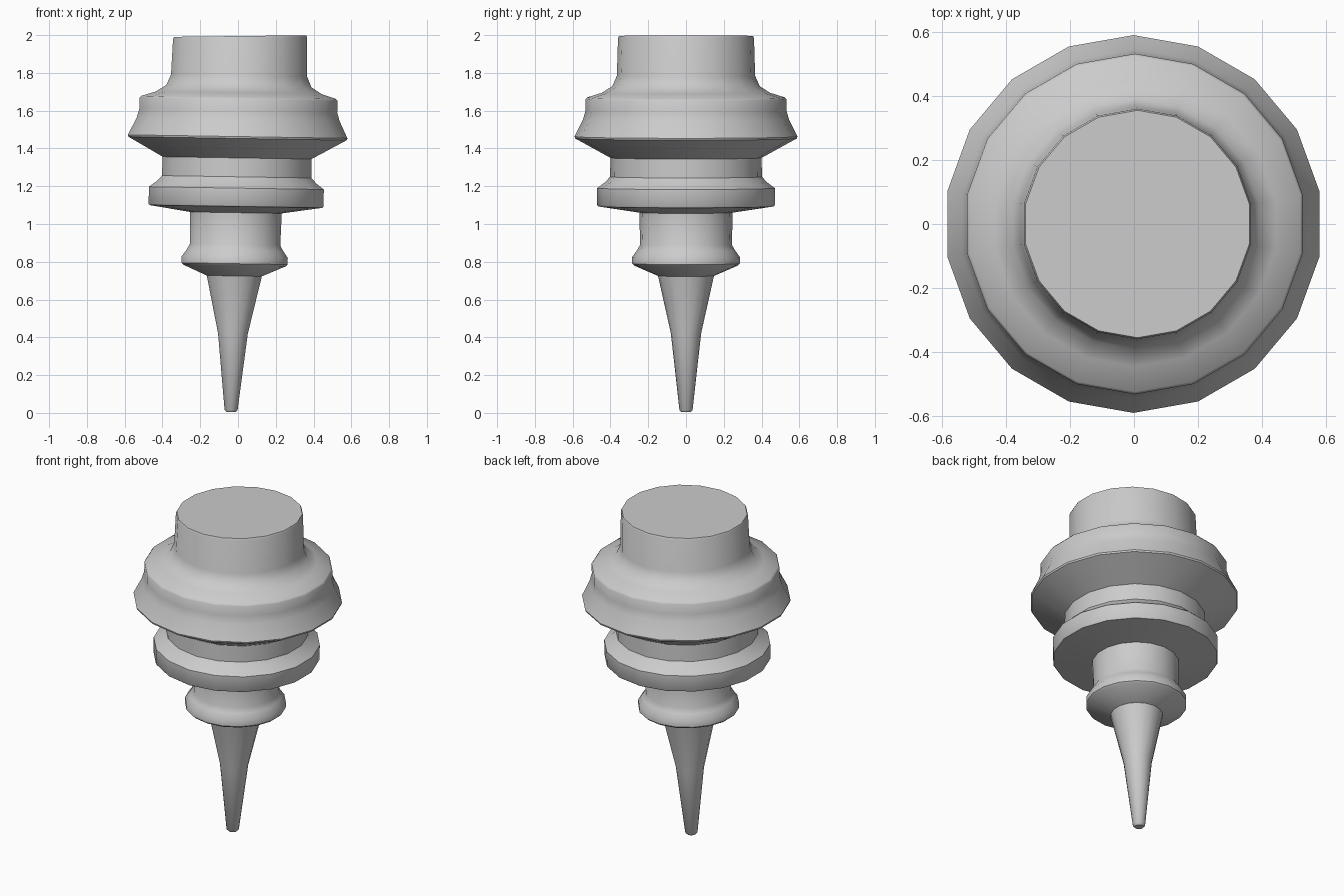
import bpy, bmesh, math

if "Cube" in bpy.data.objects:
    bpy.data.objects.remove(bpy.data.objects["Cube"])

SIDES = 18
# (radius, height) from tip to top
PROFILE = [
    (0.025, 0.005), (0.035, 0.016), (0.08, 0.42), (0.148, 0.725),
    (0.275, 0.78), (0.285, 0.79), (0.285, 0.825), (0.26, 0.86), (0.243, 0.89),
    (0.247, 1.06), (0.465, 1.093), (0.47, 1.1), (0.47, 1.19), (0.43, 1.22),
    (0.402, 1.25), (0.40, 1.35), (0.587, 1.453), (0.59, 1.463),
    (0.545, 1.555), (0.532, 1.60), (0.532, 1.66), (0.524, 1.67),
    (0.445, 1.695), (0.39, 1.73), (0.366, 1.785), (0.36, 1.985), (0.355, 1.995),
]

# turned spike: rings follow a slightly leaning axis
bm = bmesh.new()
rings = []
for r, z in PROFILE:
    slope = 0.012 if z > 1.9 else -0.016
    cx = -0.037 + 0.024 * z
    ring = []
    for i in range(SIDES):
        a = math.pi / 2 + 2 * math.pi * i / SIDES
        x = r * math.cos(a)
        ring.append(bm.verts.new((cx + x, r * math.sin(a), z + slope * x)))
    rings.append(ring)
for lo, hi in zip(rings, rings[1:]):
    for i in range(SIDES):
        j = (i + 1) % SIDES
        bm.faces.new((lo[i], lo[j], hi[j], hi[i]))
bm.faces.new(rings[0][::-1])
bm.faces.new(rings[-1])
bmesh.ops.recalc_face_normals(bm, faces=bm.faces)

mesh = bpy.data.meshes.new("turned_spike")
bm.to_mesh(mesh)
bm.free()
obj = bpy.data.objects.new("turned_spike", mesh)
bpy.context.collection.objects.link(obj)

# smooth sides, crisp rims
bpy.context.view_layer.objects.active = obj
obj.select_set(True)
bpy.ops.object.shade_smooth_by_angle(angle=math.radians(40))
